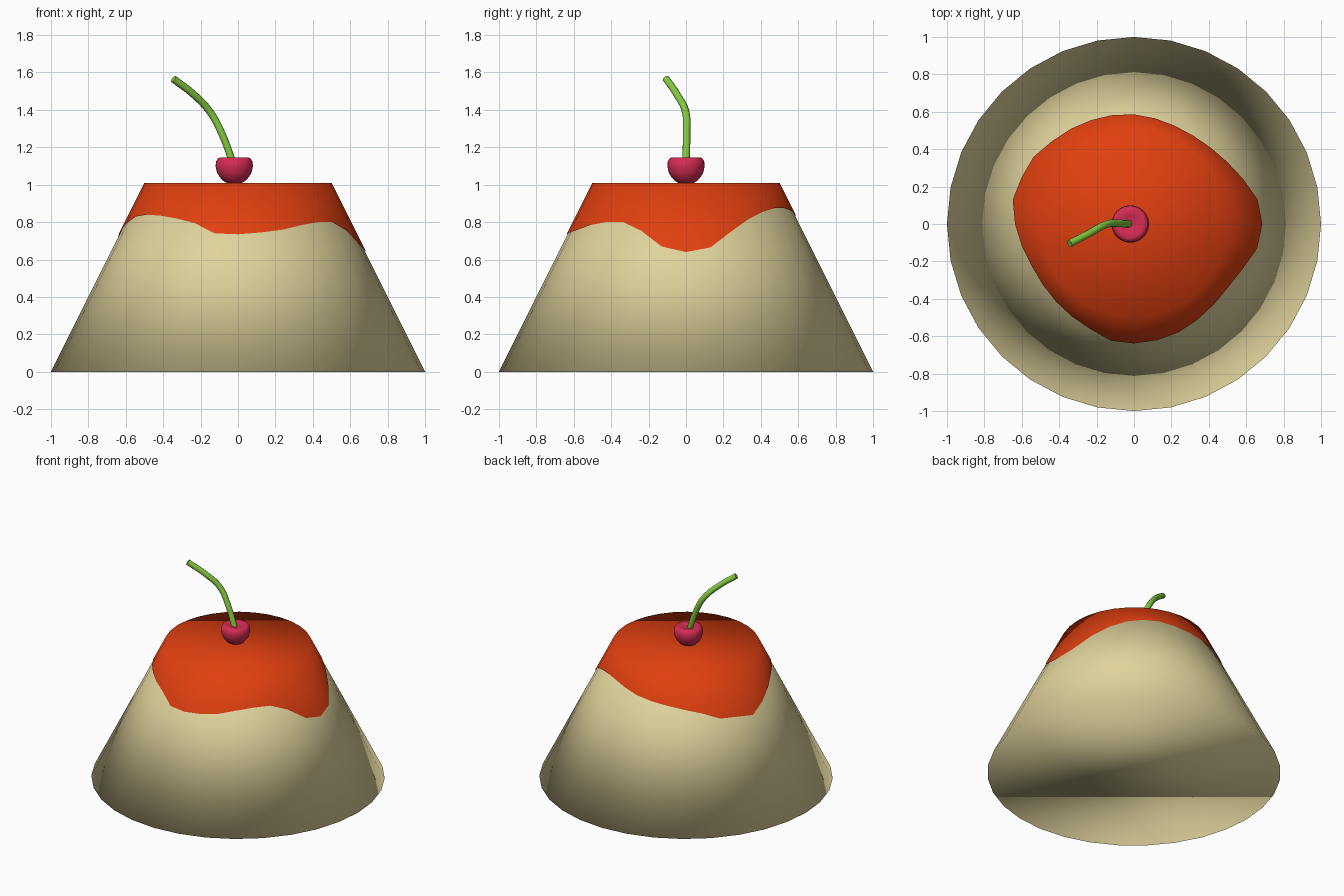
import bpy, bmesh
from math import sin, cos, tau

if "Cube" in bpy.data.objects:
    bpy.data.objects.remove(bpy.data.objects["Cube"])


def paint(obj, color):
    mat = bpy.data.materials.new(obj.name + "_color")
    mat.diffuse_color = (*color, 1)
    mat.use_nodes = True
    mat.node_tree.nodes["Principled BSDF"].inputs["Base Color"].default_value = mat.diffuse_color
    obj.data.materials.append(mat)


def lathe(name, rings, color, sides=32, cap_start=True, center=(0, 0)):
    """Skin a stack of rings; each ring is a function k -> (radius, z)."""
    bm = bmesh.new()
    loops = []
    for ring in rings:
        loop = []
        for k in range(sides):
            r, z = ring(k)
            a = tau * k / sides
            loop.append(bm.verts.new((center[0] + r * cos(a), center[1] + r * sin(a), z)))
        loops.append(loop)
    for lo, hi in zip(loops, loops[1:]):
        for k in range(sides):
            j = (k + 1) % sides
            bm.faces.new((lo[k], lo[j], hi[j], hi[k]))
    if cap_start:
        bm.faces.new(loops[0][::-1])
    bm.faces.new(loops[-1])
    for f in bm.faces:
        f.smooth = True
    mesh = bpy.data.meshes.new(name)
    bm.to_mesh(mesh)
    bm.free()
    obj = bpy.data.objects.new(name, mesh)
    bpy.context.collection.objects.link(obj)
    paint(obj, color)
    return obj


def const(r, z):
    return lambda k: (r, z)


# Pudding: a plain truncated cone
lathe("pudding", [const(1, 0), const(0.5, 1.0)], (0.74, 0.65, 0.33))

# Sauce: thin cover over the top with a wavy lower edge
drip = [.64, .665, .75, .815, .855, .875, .875, .86,
        .84, .825, .81, .79, .765, .72, .71, .69,
        .74, .79, .83, .84, .835, .82, .795, .74,
        .735, .745, .76, .785, .80, .80, .755, .67]
lathe("sauce", [lambda k: (1.006 - drip[k] / 2, drip[k]), const(0.501, 1.01)],
      (0.75, 0.05, 0.005), cap_start=False)

# Cherry: rounded bowl with a slightly dimpled top
profile = [(.02, 1.002), (.04, 1.009), (.06, 1.021), (.08, 1.043), (.093, 1.067),
           (.1, 1.1), (.097, 1.125), (.088, 1.14), (.075, 1.146), (.045, 1.138), (.015, 1.13)]
lathe("cherry", [const(r, z) for r, z in profile], (0.68, 0.025, 0.09), center=(-.02, 0))

# Stem: bent round tube
curve = bpy.data.curves.new("stem", "CURVE")
curve.dimensions = "3D"
curve.bevel_depth = 0.02
curve.bevel_resolution = 3
curve.use_fill_caps = True
curve.resolution_u = 6
path = [(-.025, 0, 1.11), (-.085, .003, 1.27), (-.15, -.002, 1.39),
        (-.24, -.05, 1.485), (-.345, -.105, 1.565)]
spline = curve.splines.new("BEZIER")
spline.bezier_points.add(len(path) - 1)
for point, co in zip(spline.bezier_points, path):
    point.co = co
    point.handle_left_type = point.handle_right_type = "AUTO"
stem = bpy.data.objects.new("stem", curve)
bpy.context.collection.objects.link(stem)
paint(stem, (0.23, 0.6, 0.05))
